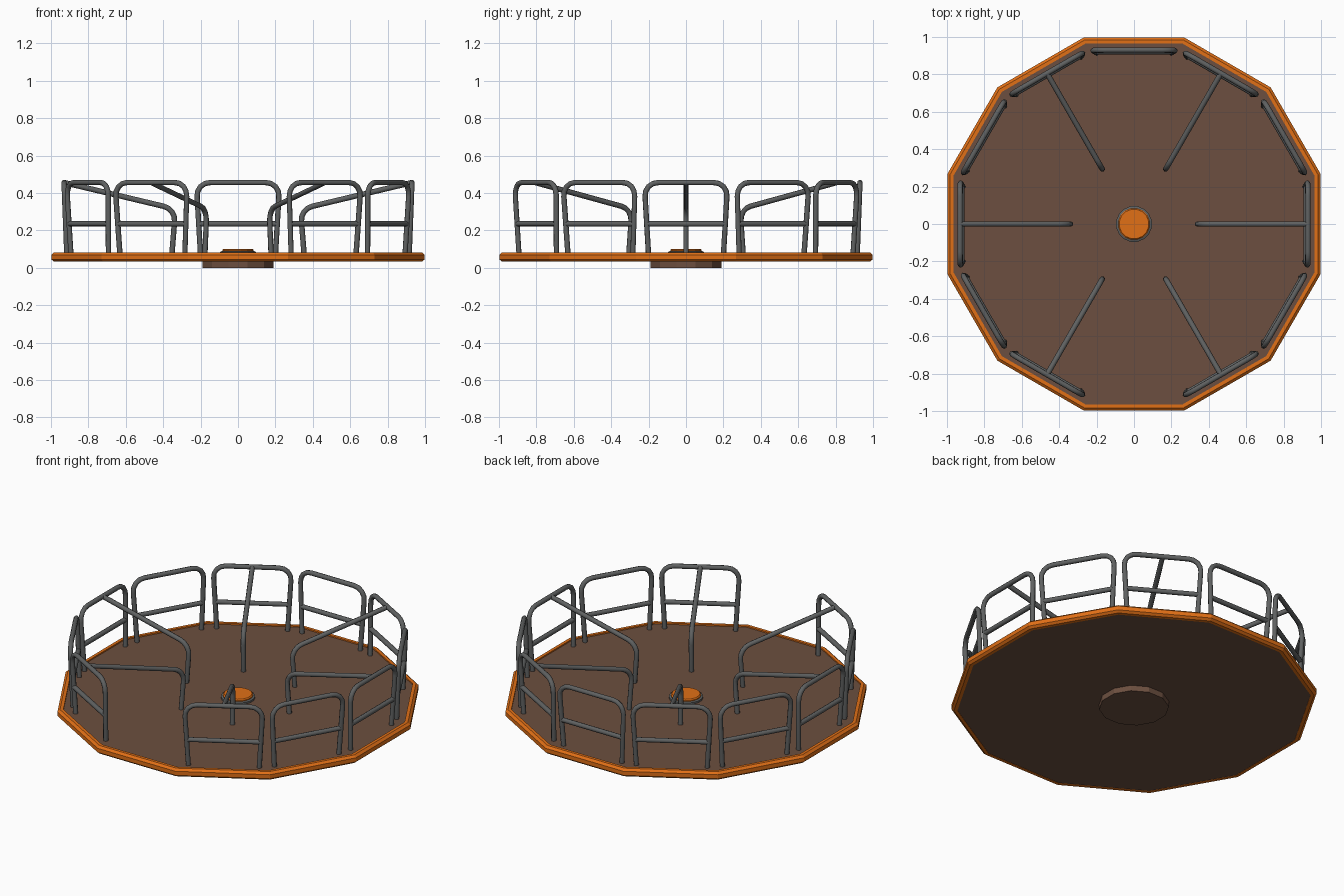
import bpy, bmesh
from math import pi, cos, sin, radians
from mathutils import Vector, Matrix

if "Cube" in bpy.data.objects:
    bpy.data.objects.remove(bpy.data.objects["Cube"])

def material(name, rgb):
    m = bpy.data.materials.new(name)
    m.diffuse_color = (*rgb, 1)
    m.use_nodes = True
    m.node_tree.nodes["Principled BSDF"].inputs["Base Color"].default_value = m.diffuse_color
    return m

ORANGE = material("orange_paint", (0.75, 0.16, 0.008))
BROWN = material("brown_deck", (0.15, 0.078, 0.05))
STEEL = material("dark_steel", (0.115, 0.12, 0.12))

def add(name, mesh, mat, rot=0.0):
    ob = bpy.data.objects.new(name, mesh)
    if not mesh.materials:
        mesh.materials.append(mat)
    ob.rotation_euler.z = rot
    bpy.context.collection.objects.link(ob)
    return ob

def lathe(name, profile, sides, mat, ring=False):
    """Revolve (apothem, z) points into a faceted solid or a closed ring."""
    bm = bmesh.new()
    k = 1 / cos(pi / sides)
    rows = []
    for r, z in profile:
        rows.append([bm.verts.new((r * k * cos((i + .5) * 2 * pi / sides),
                                   r * k * sin((i + .5) * 2 * pi / sides), z))
                     for i in range(sides)])
    pairs = list(zip(rows, rows[1:]))
    if ring:
        pairs.append((rows[-1], rows[0]))
    else:
        bm.faces.new(rows[0])
        bm.faces.new(rows[-1])
    for a, b in pairs:
        for i in range(sides):
            j = (i + 1) % sides
            bm.faces.new((a[i], a[j], b[j], b[i]))
    bmesh.ops.recalc_face_normals(bm, faces=bm.faces)
    me = bpy.data.meshes.new(name)
    bm.to_mesh(me)
    bm.free()
    return add(name, me, mat)

def fillet(points, radius, steps=4):
    """Round the inner corners of a path."""
    pts = [Vector(p) for p in points]
    out = [pts[0]]
    for a, b, c in zip(pts, pts[1:], pts[2:]):
        p = b + (a - b).normalized() * radius
        q = b + (c - b).normalized() * radius
        for i in range(steps + 1):
            t = i / steps
            # weighted blend that closely follows a circular arc
            w = ((1 - t) ** 2, 2 * t * (1 - t) * .75, t ** 2)
            out.append((p * w[0] + b * w[1] + q * w[2]) / sum(w))
    return out + [pts[-1]]

def tube_mesh(name, paths, radius):
    cu = bpy.data.curves.new(name, 'CURVE')
    cu.dimensions = '3D'
    cu.bevel_depth = radius
    cu.bevel_resolution = 2
    cu.use_fill_caps = True
    for path in paths:
        sp = cu.splines.new('POLY')
        sp.points.add(len(path) - 1)
        for pt, co in zip(sp.points, path):
            pt.co = (*co, 1)
    tmp = bpy.data.objects.new(name, cu)
    bpy.context.collection.objects.link(tmp)
    bpy.context.view_layer.update()
    me = bpy.data.meshes.new_from_object(tmp.evaluated_get(bpy.context.evaluated_depsgraph_get()))
    bpy.data.objects.remove(tmp)
    me.materials.clear()
    for p in me.polygons:
        p.use_smooth = len(p.vertices) == 4
    return me

# Twelve-sided deck with a chamfered rim
lathe("deck", [(0.975, 0.035), (0.975, 0.075)], 12, BROWN)
lathe("deck_rim", [(0.965, 0.033), (0.984, 0.033), (0.998, 0.045), (0.998, 0.07),
                   (0.984, 0.083), (0.965, 0.083)], 12, ORANGE, ring=True)

# Ground bearing and centre hub
lathe("base_bearing", [(0.19, 0.0), (0.19, 0.04)], 12, BROWN)
lathe("hub_collar", [(0.095, 0.07), (0.095, 0.086), (0.085, 0.09)], 16, STEEL)
lathe("hub_cap", [(0.084, 0.08), (0.084, 0.096), (0.078, 0.102)], 16, ORANGE)

# Guard rail: rounded hoop leaning slightly outward, with a middle bar
hoop = fillet([(0.915, -0.20, 0.065), (0.93, -0.223, 0.456),
               (0.93, 0.223, 0.456), (0.915, 0.20, 0.065)], 0.075)
bar = [(0.9215, -0.21, 0.235), (0.9215, 0.21, 0.235)]
rail = tube_mesh("guard_rail", [hoop, bar], 0.0145)

# Grab bar: slopes inward from the hoop top, then bends down to the deck
grab = tube_mesh("grab_bar", [fillet([(0.93, 0, 0.456), (0.334, 0, 0.314),
                                      (0.354, 0, 0.065)], 0.065)], 0.0145)

# Rails on every side but the front entrance, grab bars on every second side
for i in range(12):
    if i != 9:
        add(f"guard_rail_{i}", rail, STEEL, i * pi / 6)
    if i % 2 == 0:
        add(f"grab_bar_{i}", grab, STEEL, i * pi / 6)
